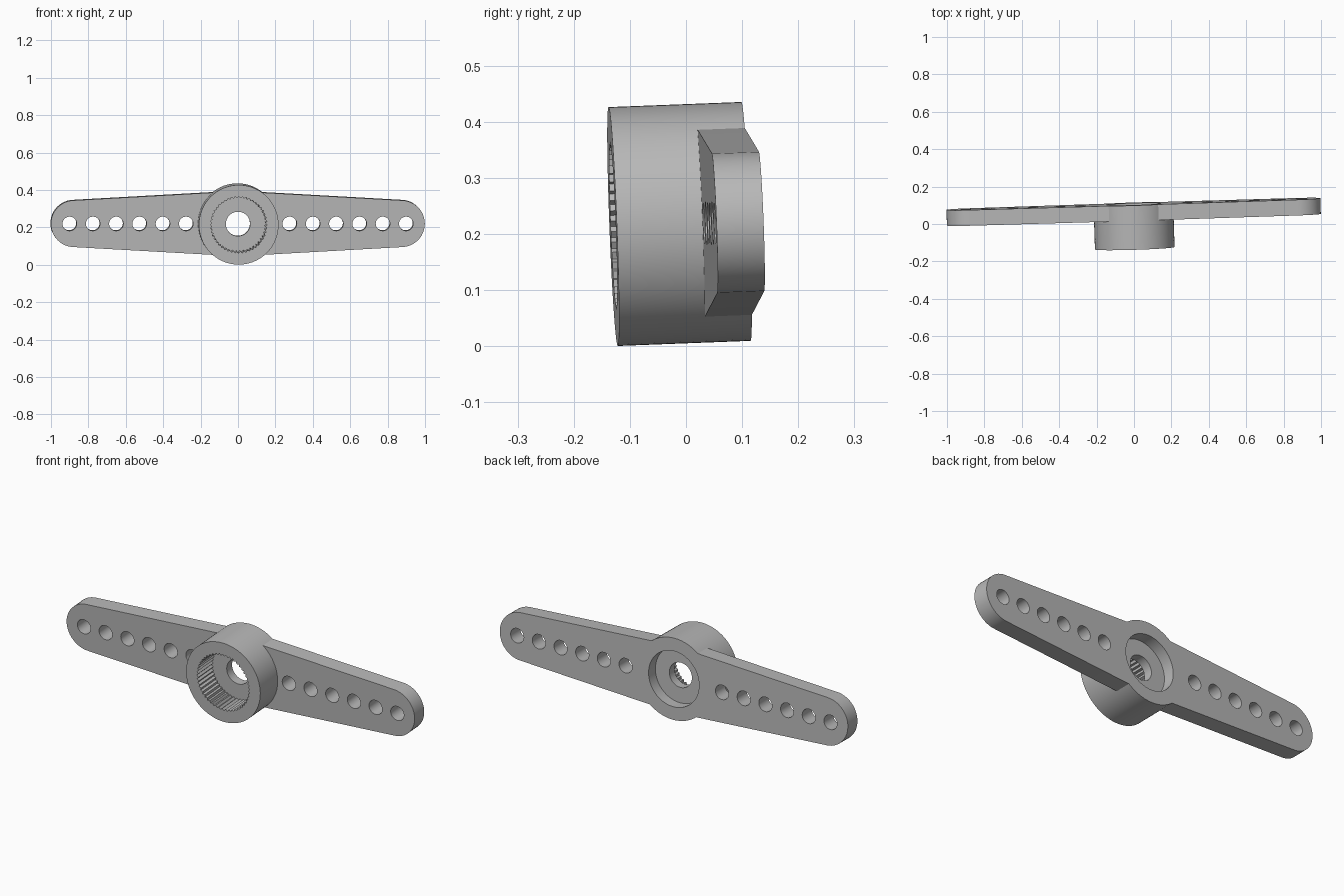
import bpy
import bmesh
from math import cos, sin, pi, radians

default = bpy.data.objects.get("Cube")
if default:
    bpy.data.objects.remove(default, do_unlink=True)

FRONT, BACK = -0.13, 0.107      # hub faces along its axis
ARM_FRONT = 0.023               # front face of the arms
PAST = 0.05                     # cutter overshoot

grey = bpy.data.materials.new("plain grey plastic")
grey.use_nodes = True
colour = (0.48, 0.48, 0.48, 1)
grey.diffuse_color = colour
grey.node_tree.nodes["Principled BSDF"].inputs["Base Color"].default_value = colour


def prism(name, outline, y0, y1):
    """Solid with an x-z outline, running from y0 to y1."""
    bm = bmesh.new()
    face = bm.faces.new([bm.verts.new((x, y0, z)) for x, z in outline])
    new = bmesh.ops.extrude_face_region(bm, geom=[face])["geom"]
    verts = [v for v in new if isinstance(v, bmesh.types.BMVert)]
    bmesh.ops.translate(bm, verts=verts, vec=(0, y1 - y0, 0))
    bmesh.ops.recalc_face_normals(bm, faces=bm.faces)
    mesh = bpy.data.meshes.new(name)
    bm.to_mesh(mesh)
    bm.free()
    mesh.materials.append(grey)
    ob = bpy.data.objects.new(name, mesh)
    bpy.context.collection.objects.link(ob)
    return ob


def arc(cx, r, start, end, n):
    return [(cx + r * cos(start + (end - start) * i / n),
             r * sin(start + (end - start) * i / n)) for i in range(n + 1)]


def circle(cx, r, n):
    return arc(cx, r, 0, 2 * pi, n)[:-1]


# Double arm: tapered, widest in the middle, with round tips
tip_x, tip_r, mid_r = 0.875, 0.125, 0.174
outline = (arc(tip_x, tip_r, -pi / 2, pi / 2, 24) + [(0, mid_r)]
           + arc(-tip_x, tip_r, pi / 2, 3 * pi / 2, 24) + [(0, -mid_r)])
horn = prism("double_arm_horn", outline, ARM_FRONT, BACK)

# Round hub
hub = prism("hub", circle(0, 0.213, 72), FRONT, BACK)

# Toothed socket in the front of the hub
teeth = 48
socket_outline = []
for i in range(teeth):
    for part, r in ((0, 0.152), (0.5, 0.143)):
        a = 2 * pi * (i + part) / teeth
        socket_outline.append((r * cos(a), r * sin(a)))
cutters = [
    prism("socket_cutter", socket_outline, FRONT - PAST, FRONT + 0.13),
    prism("recess_cutter", circle(0, 0.145, 64), BACK - 0.06, BACK + PAST),
    prism("screw_hole_cutter", circle(0, 0.065, 40), FRONT - PAST, BACK + PAST),
]

# Row of linkage holes in each arm
for side in (-1, 1):
    for i in range(6):
        x = side * (0.277 + 0.1246 * i)
        cutters.append(prism("link_hole_cutter", circle(x, 0.038, 32),
                             ARM_FRONT - PAST, BACK + PAST))

# Join the hub, cut the openings, then remove the helpers
for tool in [hub] + cutters:
    tool.hide_render = True
    mod = horn.modifiers.new(tool.name, 'BOOLEAN')
    mod.operation = 'UNION' if tool is hub else 'DIFFERENCE'
    mod.solver = 'EXACT'
    mod.object = tool
bpy.context.view_layer.update()
result = bpy.data.meshes.new_from_object(
    horn.evaluated_get(bpy.context.evaluated_depsgraph_get()))
horn.modifiers.clear()
horn.data = result
for tool in [hub] + cutters:
    bpy.data.objects.remove(tool, do_unlink=True)

# Smooth round walls, crisp edges
for ob in bpy.context.selected_objects:
    ob.select_set(False)
horn.select_set(True)
bpy.context.view_layer.objects.active = horn
bpy.ops.object.shade_smooth_by_angle(angle=radians(30))

# Slightly tilted resting pose
horn.rotation_euler = (radians(2.2), 0, radians(1.8))
horn.location = (0, 0, 0.2185)
